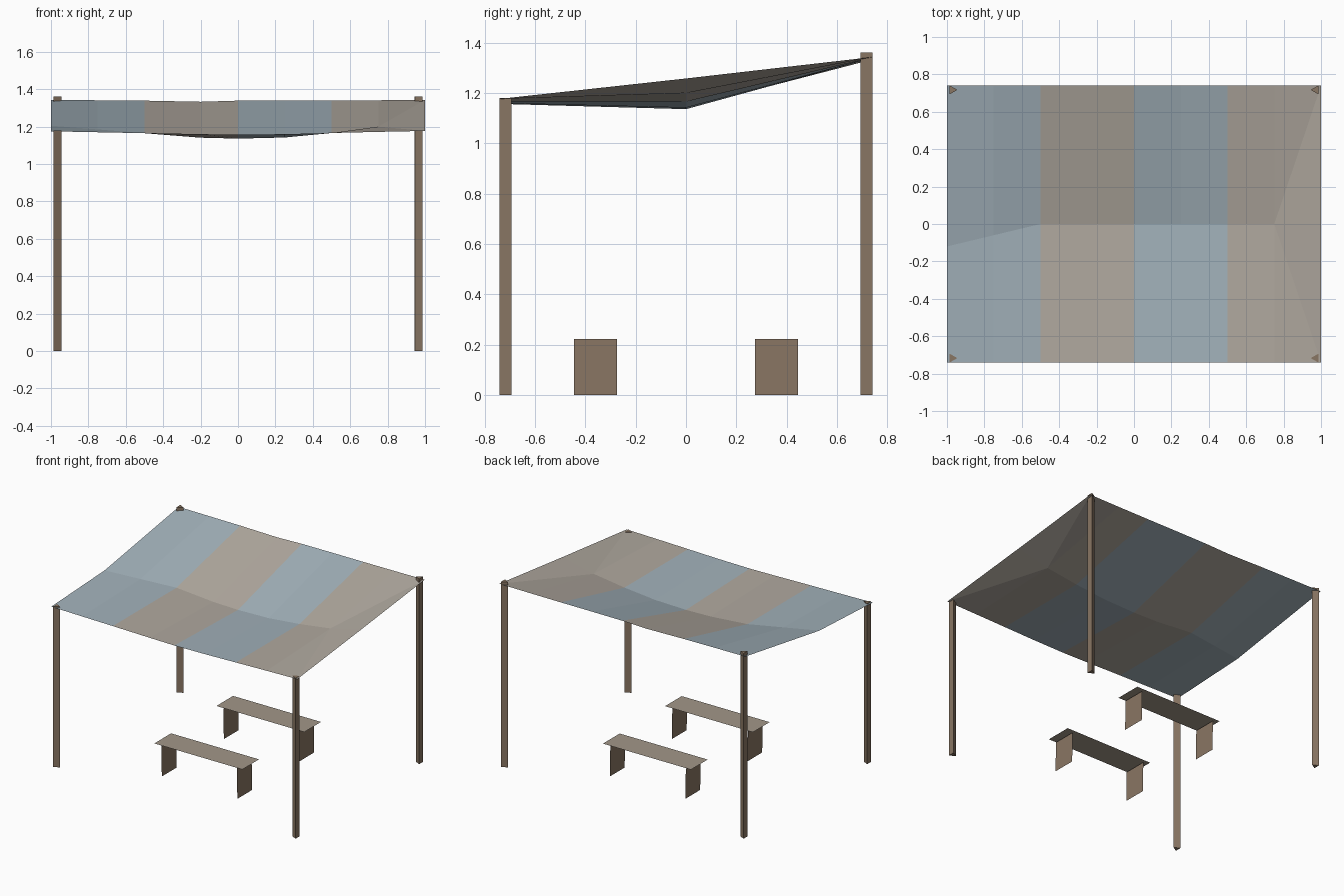
import bpy, math

if "Cube" in bpy.data.objects:
    bpy.data.objects.remove(bpy.data.objects["Cube"])


def material(name, rgb):
    m = bpy.data.materials.new(name)
    m.diffuse_color = (*rgb, 1)
    m.use_nodes = True
    m.node_tree.nodes["Principled BSDF"].inputs["Base Color"].default_value = m.diffuse_color
    return m


BLUE = material("blue_cloth", (0.36, 0.44, 0.49))
BEIGE = material("beige_cloth", (0.44, 0.40, 0.35))
WOOD = material("post_wood", (0.25, 0.18, 0.125))
SEAT = material("seat_wood", (0.36, 0.31, 0.25))


def mesh_object(name, verts, faces, mats):
    me = bpy.data.meshes.new(name)
    me.from_pydata(verts, [], faces)
    for m in mats:
        me.materials.append(m)
    ob = bpy.data.objects.new(name, me)
    bpy.context.collection.objects.link(ob)
    return ob


# Striped canopy: a thin sagging sheet, columns of (x, front z, middle y, middle z, back z)
columns = [
    (-1.0, 1.175, -0.12, 1.205, 1.343),
    (-0.75, 1.17, -0.06, 1.185, 1.341),
    (-0.5, 1.166, 0, 1.165, 1.339),
    (-0.2, 1.16, 0, 1.141, 1.333),
    (0.0, 1.157, 0, 1.136, 1.339),
    (0.25, 1.16, 0, 1.142, 1.34),
    (0.5, 1.166, 0, 1.166, 1.34),
    (0.75, 1.172, 0, 1.20, 1.341),
    (1.0, 1.177, 0, 1.258, 1.343),
]
verts, faces = [], []
for x, zf, ym, zm, zb in columns:
    verts += [(x, -0.74, zf), (x, ym, zm), (x, 0.74, zb)]
last = len(columns) - 2
for c in range(last + 1):
    a, b = 3 * c, 3 * c + 3
    if c == last:
        # Folds run from the inner point out to the corners
        faces += [(a, b, a + 1), (b, b + 1, a + 1), (a + 1, b + 1, b + 2), (a + 1, b + 2, a + 2)]
    else:
        faces += [(a, b, b + 1, a + 1), (a + 1, b + 1, b + 2, a + 2)]
canopy = mesh_object("canopy", verts, faces, [BLUE, BEIGE])
for p in canopy.data.polygons:
    p.material_index = int((p.center.x + 1) / 0.5) % 2

# Three-sided corner posts, pointing inwards
for side, sx in (("left", -1), ("right", 1)):
    for end, sy, top in (("front", -1, 1.18), ("back", 1, 1.362)):
        bpy.ops.mesh.primitive_cylinder_add(vertices=3, radius=0.027, depth=top)
        post = bpy.context.object
        post.name = f"{end}_{side}_post"
        turn = math.radians(-90 if sx < 0 else 90)
        post.data.materials.append(WOOD)
        for v in post.data.vertices:
            x, y, z = v.co
            v.co = (x * math.cos(turn) - y * math.sin(turn) + sx * 0.972,
                    x * math.sin(turn) + y * math.cos(turn) + sy * 0.717,
                    z + top / 2)

# Two benches: thin seat board on two board legs
for end, y in (("front", -0.36), ("back", 0.36)):
    mesh_object(f"{end}_bench_seat",
                [(-0.36, y - 0.097, 0.233), (0.355, y - 0.097, 0.233),
                 (0.355, y + 0.097, 0.233), (-0.36, y + 0.097, 0.233)],
                [(0, 1, 2, 3)], [SEAT])
    for side, sx in (("left", -1), ("right", 1)):
        xb, xt = sx * 0.307, sx * 0.307 - 0.004
        mesh_object(f"{end}_bench_{side}_leg",
                    [(xb, y - 0.086, 0), (xb, y + 0.086, 0),
                     (xt, y + 0.086, 0.223), (xt, y - 0.086, 0.223)],
                    [(0, 1, 2, 3) if sx > 0 else (3, 2, 1, 0)], [WOOD])
